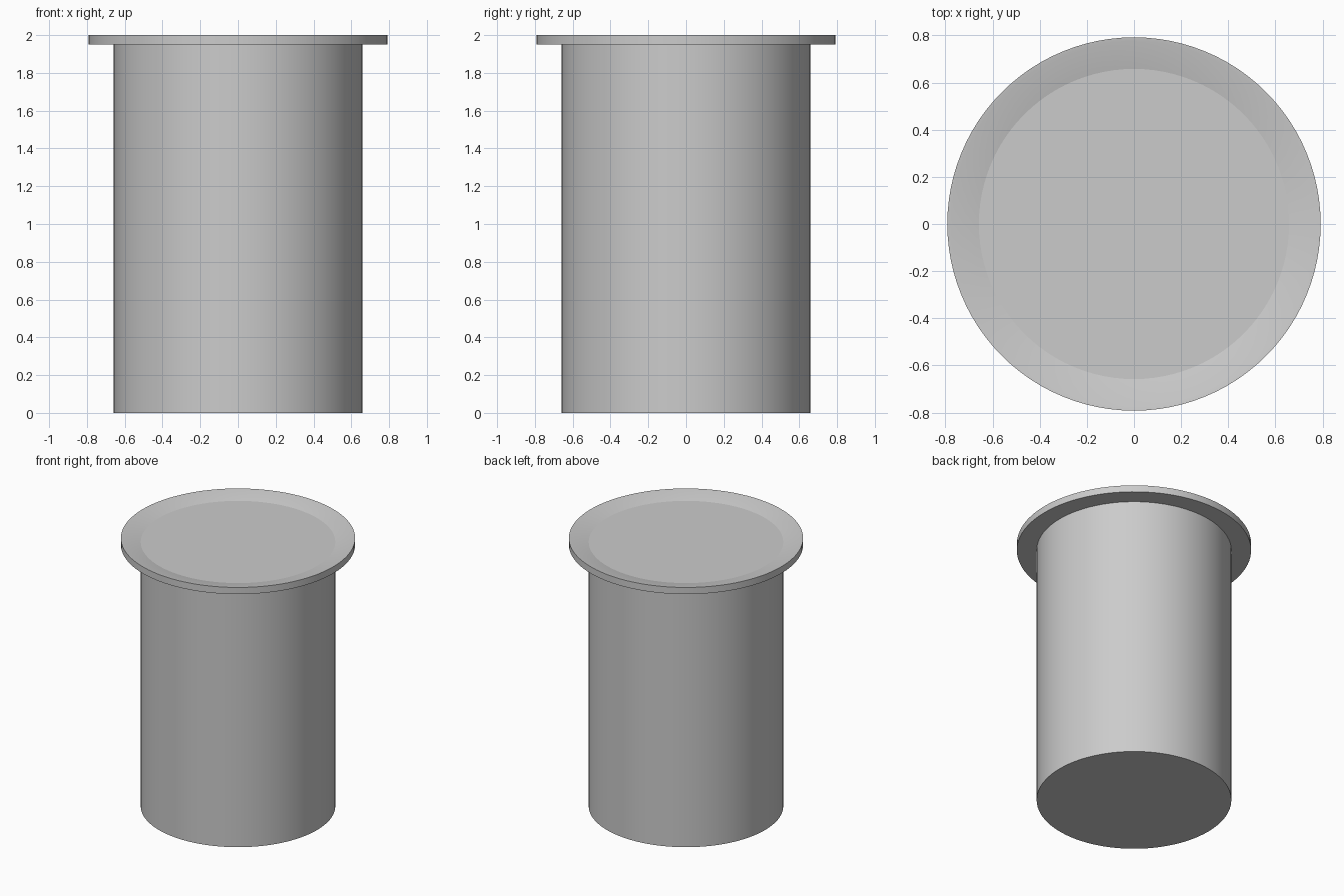
import bpy, bmesh, math

if "Cube" in bpy.data.objects:
    bpy.data.objects.remove(bpy.data.objects["Cube"])

SIDES = 96

def lathe(name, profile):
    """Spin a (radius, z) profile around z; ends are capped with n-gons."""
    bm = bmesh.new()
    rings = []
    for r, z in profile:
        rings.append([bm.verts.new((r * math.cos(2 * math.pi * i / SIDES),
                                    r * math.sin(2 * math.pi * i / SIDES), z))
                      for i in range(SIDES)])
    for a, b in zip(rings, rings[1:]):
        for i in range(SIDES):
            j = (i + 1) % SIDES
            bm.faces.new((a[i], a[j], b[j], b[i]))
    bm.faces.new(rings[0][::-1])
    bm.faces.new(rings[-1])
    mesh = bpy.data.meshes.new(name)
    bm.to_mesh(mesh)
    bm.free()
    obj = bpy.data.objects.new(name, mesh)
    bpy.context.collection.objects.link(obj)
    bpy.ops.object.select_all(action='DESELECT')
    obj.select_set(True)
    bpy.context.view_layer.objects.active = obj
    bpy.ops.object.shade_smooth_by_angle(angle=math.radians(8))
    return obj

# Closed cylinder with an overhanging flange, narrow lip and shallow dished top
lathe("flanged_cylinder", [
    (0.658, 0.0), (0.658, 1.95),      # body
    (0.792, 1.95), (0.792, 2.0),      # flange underside and edge
    (0.775, 1.998),                   # lip
    (0.658, 1.97),                    # sloped dish down to the flat floor
])
